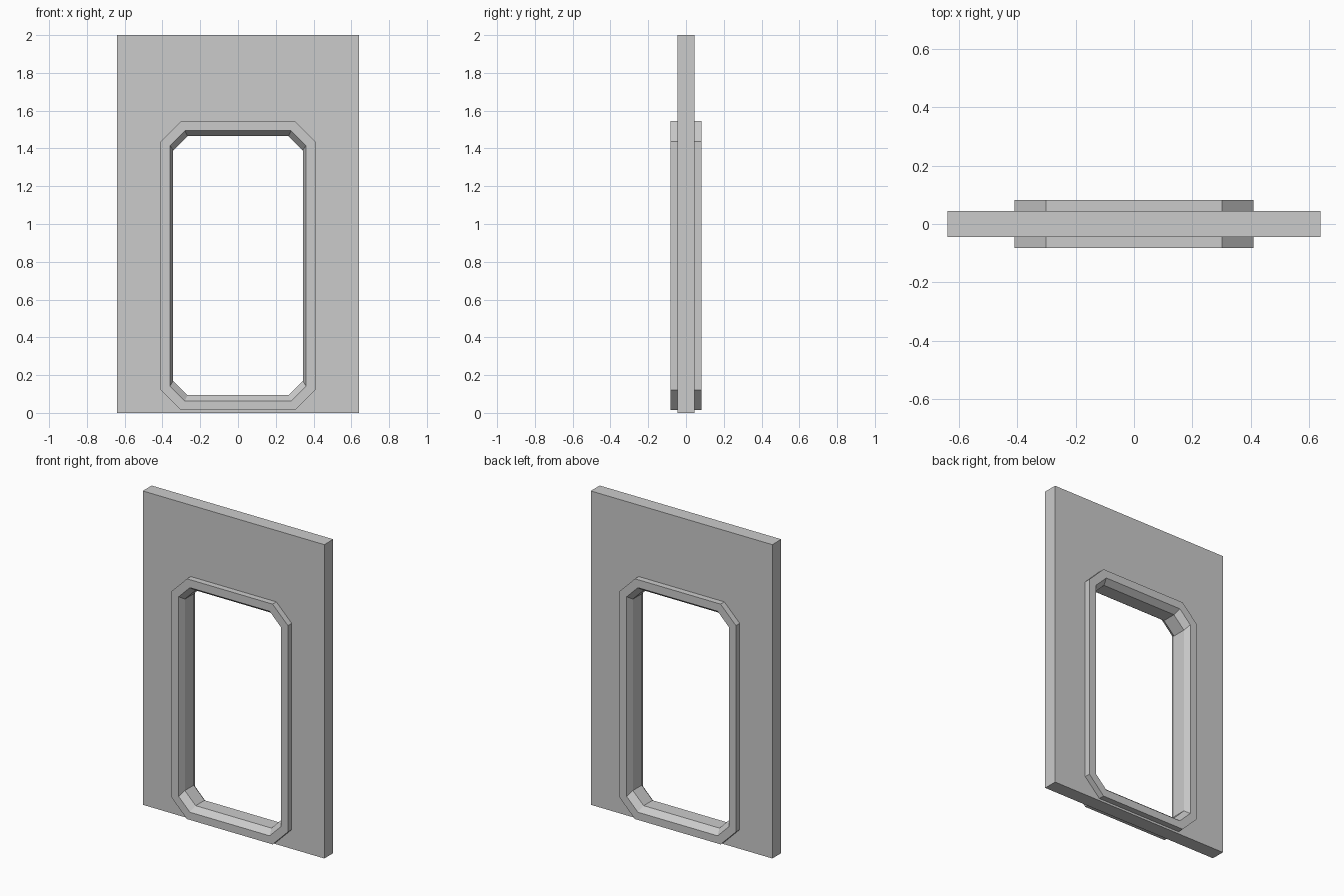
import bpy, bmesh

if "Cube" in bpy.data.objects:
    bpy.data.objects.remove(bpy.data.objects["Cube"])


def octagon(hx, z0, z1, cx, cz):
    """Rectangle with corners cut by cx, cz, as (x, z) points."""
    return [(hx - cx, z0), (hx, z0 + cz), (hx, z1 - cz), (hx - cx, z1),
            (cx - hx, z1), (-hx, z1 - cz), (-hx, z0 + cz), (cx - hx, z0)]


def loft(name, sections, closed=False):
    """Join a series of (outline, y) loops with quads."""
    bm = bmesh.new()
    loops = [[bm.verts.new((x, y, z)) for x, z in pts] for pts, y in sections]
    pairs = list(zip(loops, loops[1:]))
    if closed:
        pairs.append((loops[-1], loops[0]))
    for a, b in pairs:
        for i in range(8):
            j = (i + 1) % 8
            bm.faces.new((a[i], a[j], b[j], b[i]))
    bmesh.ops.remove_doubles(bm, verts=bm.verts, dist=1e-5)
    bmesh.ops.recalc_face_normals(bm, faces=bm.faces)
    mesh = bpy.data.meshes.new(name)
    bm.to_mesh(mesh)
    bm.free()
    obj = bpy.data.objects.new(name, mesh)
    bpy.context.collection.objects.link(obj)
    return obj


WALL_Y, TRIM_Y = 0.045, 0.083
panel = octagon(0.64, 0.0, 2.0, 0.0, 0.0)
opening = octagon(0.343, 0.094, 1.466, 0.076, 0.076)
trim_outer = octagon(0.41, 0.014, 1.545, 0.108, 0.108)
trim_inner = octagon(0.36, 0.063, 1.494, 0.079, 0.079)

# Wall panel with the cut-corner doorway
loft("wall_panel", [(panel, -WALL_Y), (panel, WALL_Y),
                    (opening, WALL_Y), (opening, -WALL_Y)], closed=True)

# Raised door trim with an inward bevel, on both wall faces
trim = loft("door_trim", [(trim_outer, -WALL_Y), (trim_outer, -TRIM_Y),
                          (trim_inner, -TRIM_Y), (opening, -WALL_Y)], closed=True)
mirror = trim.modifiers.new("both_sides", 'MIRROR')
mirror.use_axis = (False, True, False)
mirror.use_mirror_merge = False
